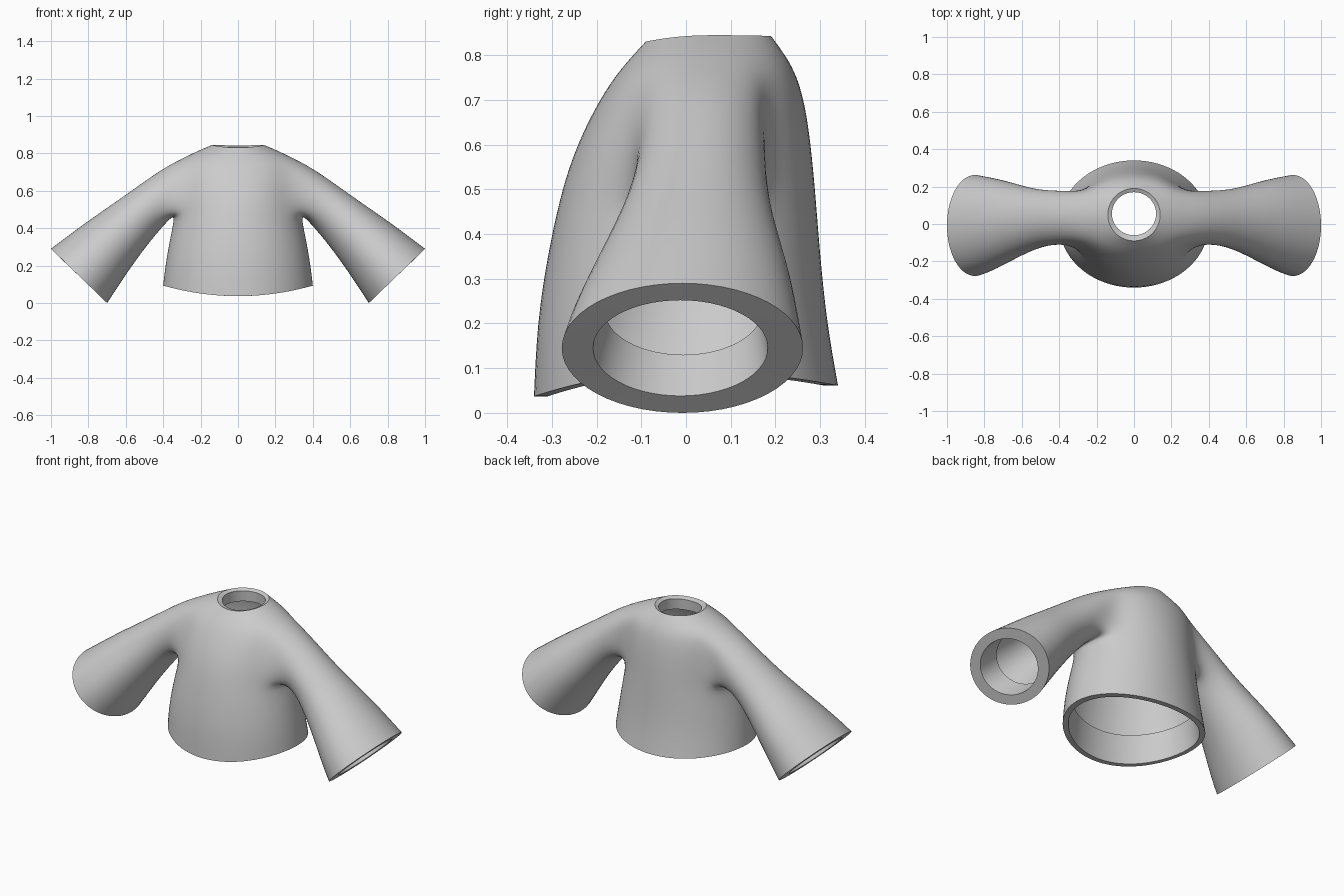
import bpy
import bmesh
import math
from mathutils import Vector

if "Cube" in bpy.data.objects:
    bpy.data.objects.remove(bpy.data.objects["Cube"])

COLS = 20        # columns around the body
SLEEVE = 14      # columns around a sleeve


def fit(n):
    """Enlarge a control ring so its subdivided curve keeps the wanted size."""
    return 3 / (2 + math.cos(2 * math.pi / n))


# Body rings: half width, front y, back y, then z at front, side and back
BODY = [
    (0.350, -0.290, 0.285, 0.20, 0.25, 0.22),    # hem lining end
    (0.370, -0.310, 0.310, 0.035, 0.09, 0.06),   # hem inner edge
    (0.400, -0.340, 0.340, 0.035, 0.095, 0.06),  # hem outer edge
    (0.388, -0.333, 0.315, 0.20, 0.20, 0.20),
    (0.362, -0.310, 0.300, 0.35, 0.35, 0.35),
    (0.333, -0.282, 0.290, 0.48, 0.48, 0.48),    # armpit
    (0.330, -0.255, 0.282, 0.57, 0.57, 0.57),
    (0.318, -0.215, 0.270, 0.66, 0.68, 0.67),
    (0.295, -0.168, 0.250, 0.74, 0.775, 0.75),   # shoulder top
    (0.212, -0.127, 0.222, 0.79, 0.815, 0.80),
    (0.140, -0.090, 0.190, 0.83, 0.845, 0.843),  # collar outer edge
    (0.118, -0.060, 0.170, 0.822, 0.835, 0.833),  # collar inner edge
    (0.122, -0.063, 0.173, 0.76, 0.77, 0.77),    # collar lining end
]
BODY_EDGES = (1, 2, 10, 11)
ARMPIT, SHOULDER = 5, 8

# Sleeve rings: top x, top z, bottom x, bottom z, front y, back y
ARM = [
    (0.410, 0.715, 0.375, 0.440, -0.100, 0.177),
    (0.600, 0.577, 0.460, 0.345, -0.128, 0.182),
    (0.800, 0.440, 0.575, 0.190, -0.205, 0.230),
    (0.920, 0.350, 0.650, 0.075, -0.255, 0.250),
    (1.000, 0.290, 0.700, 0.000, -0.278, 0.262),  # cuff outer edge
    (0.962, 0.252, 0.738, 0.038, -0.208, 0.183),  # cuff inner edge
    (0.865, 0.330, 0.655, 0.130, -0.182, 0.170),  # cuff lining end
]
ARM_EDGES = (4, 5)

bm = bmesh.new()
crease = bm.edges.layers.float.new("crease_edge")


def bridge(a, b, skip=()):
    n = len(a)
    for i in range(n):
        if i not in skip:
            j = (i + 1) % n
            bm.faces.new((a[i], a[j], b[j], b[i]))


def sharpen(ring):
    for i, v in enumerate(ring):
        e = bm.edges.get((v, ring[(i + 1) % len(ring)]))
        e[crease] = 1.0
        e.smooth = False


def body_ring(w, yf, yb, zf, zs, zb):
    ring = []
    for k in range(COLS):
        a = 2 * math.pi * k / COLS
        c, s = math.cos(a), math.sin(a)
        z = zs * c * c + (zb if s > 0 else zf) * s * s
        y = (yf + yb) / 2 + (yb - yf) / 2 * s * fit(COLS)
        ring.append(bm.verts.new((w * c * fit(COLS), y, z)))
    return ring


def arm_ring(side, tx, tz, bx, bz, yf, yb):
    mid = Vector(((tx + bx) / 2, (yf + yb) / 2, (tz + bz) / 2))
    up = Vector(((tx - bx) / 2, 0, (tz - bz) / 2)) * fit(SLEEVE)
    out = Vector((0, (yb - yf) / 2, 0)) * fit(SLEEVE)
    ring = []
    for i in range(SLEEVE):
        a = 2 * math.pi * i / SLEEVE
        p = mid + up * math.cos(a) + out * math.sin(a)
        ring.append(bm.verts.new((p.x * side, p.y, p.z)))
    return ring


# Body shell with turned-in hem and collar, leaving the two armholes open
body = [body_ring(*r) for r in BODY]
half = COLS // 2
armhole = {COLS - 2, COLS - 1, 0, 1, half - 2, half - 1, half, half + 1}
for i in range(len(body) - 1):
    bridge(body[i], body[i + 1], armhole if ARMPIT <= i < SHOULDER else ())
for i in BODY_EDGES:
    sharpen(body[i])

# Sleeves grown from the armholes, with turned-in cuffs
path = [(0, 8), (1, 8), (2, 8), (2, 7), (2, 6), (2, 5), (1, 5),
        (0, 5), (-1, 5), (-2, 5), (-2, 6), (-2, 7), (-2, 8), (-1, 8)]
for side in (1, -1):
    rim = [body[r][(c if side > 0 else half - c) % COLS] for c, r in path]
    rings = [rim] + [arm_ring(side, *r) for r in ARM]
    for a, b in zip(rings, rings[1:]):
        bridge(a, b)
    for i in ARM_EDGES:
        sharpen(rings[i + 1])

bmesh.ops.recalc_face_normals(bm, faces=bm.faces)
# Make sure the outside of the shell faces outwards
bm.faces.ensure_lookup_table()
front = min(bm.faces, key=lambda f: (f.calc_center_median() - Vector((0, -0.33, 0.27))).length)
if front.normal.y > 0:
    bmesh.ops.reverse_faces(bm, faces=bm.faces)
for f in bm.faces:
    f.smooth = True

mesh = bpy.data.meshes.new("sweater")
bm.to_mesh(mesh)
bm.free()
sweater = bpy.data.objects.new("sweater", mesh)
bpy.context.collection.objects.link(sweater)

# Plain grey cloth
cloth = bpy.data.materials.new("grey cloth")
cloth.diffuse_color = (0.6, 0.6, 0.6, 1)
cloth.use_nodes = True
cloth.node_tree.nodes["Principled BSDF"].inputs["Base Color"].default_value = cloth.diffuse_color
mesh.materials.append(cloth)

smooth = sweater.modifiers.new("smooth", 'SUBSURF')
smooth.levels = smooth.render_levels = 2
